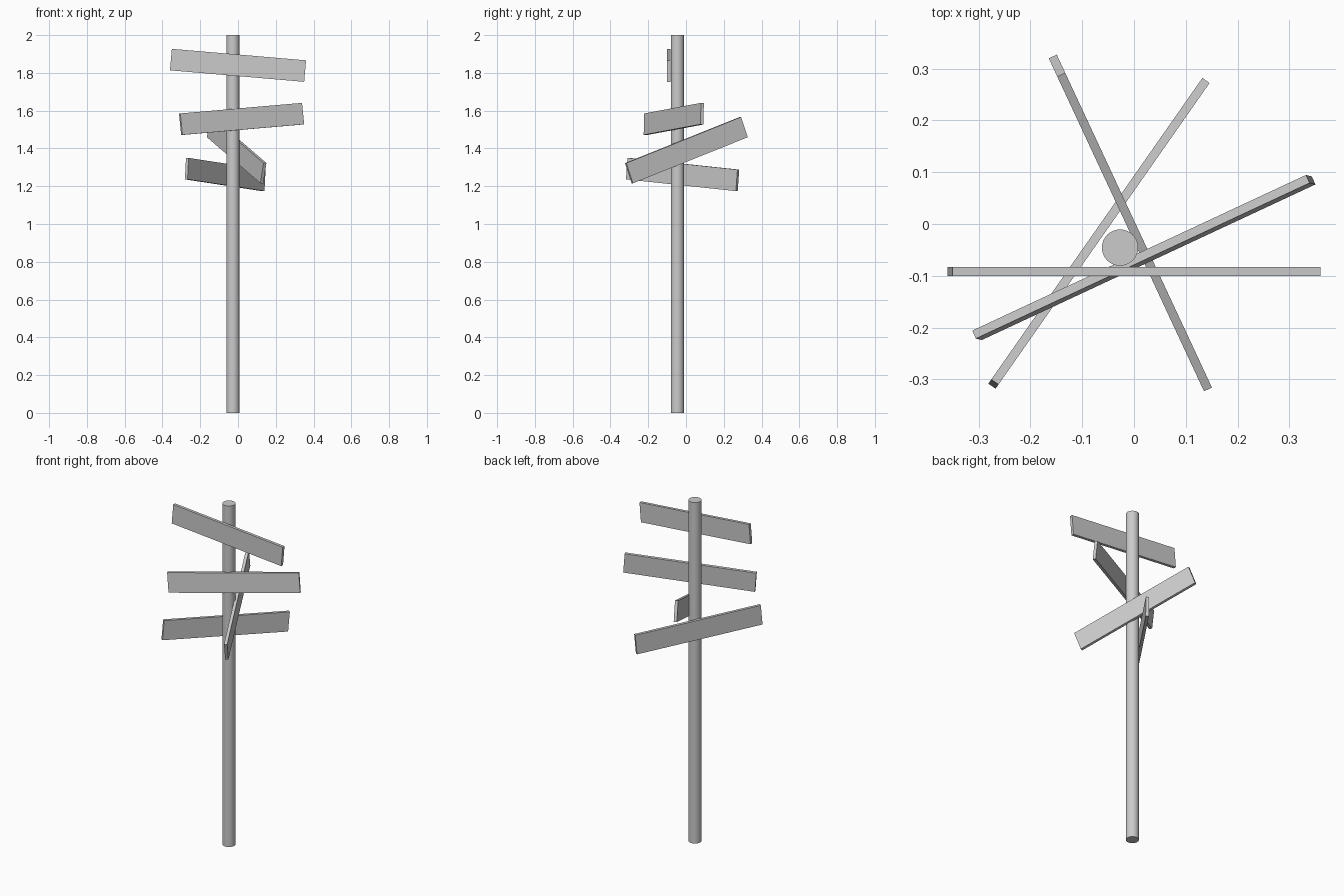
import bpy
from math import radians

if "Cube" in bpy.data.objects:
    bpy.data.objects.remove(bpy.data.objects["Cube"])

# Round pole
bpy.ops.mesh.primitive_cylinder_add(vertices=32, radius=0.035, depth=2, location=(-0.027, -0.0455, 1))
pole = bpy.context.object
pole.name = "pole"
bpy.ops.object.shade_smooth_by_angle(angle=radians(30))


# Sign boards: all the same plank, turned and tilted differently
def board(name, location, roll, tilt, yaw):
    bpy.ops.mesh.primitive_cube_add(size=1)
    ob = bpy.context.object
    ob.name = name
    ob.scale = (0.713, 0.017, 0.114)
    ob.location = location
    ob.rotation_euler = (radians(roll), radians(tilt), radians(yaw))


board("top_board", (0, -0.0915, 1.84), 0, 4.9, 0)
board("upper_board", (0.019, -0.0647, 1.556), -3.7, -4.5, 25)
board("steep_board", (-0.007, 0.002, 1.391), 0, 20, -65)
board("lowest_board", (-0.0676, -0.018, 1.262), 0, 5, 55)
